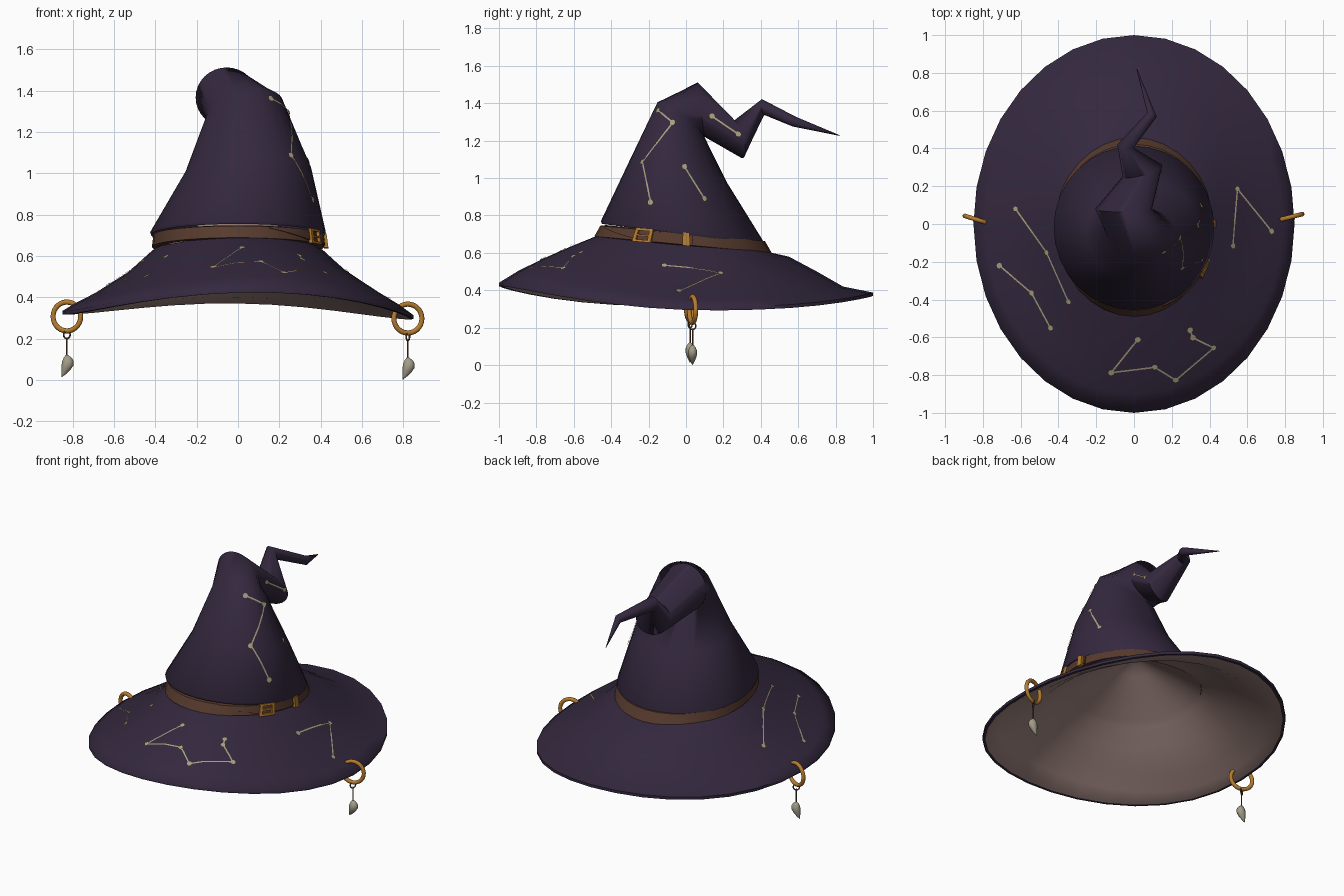
import bpy, bmesh, math
from mathutils import Vector
from mathutils.bvhtree import BVHTree

if "Cube" in bpy.data.objects:
    bpy.data.objects.remove(bpy.data.objects["Cube"])

def material(name, rgb):
    m = bpy.data.materials.new(name)
    m.diffuse_color = (*rgb, 1)
    m.use_nodes = True
    m.node_tree.nodes["Principled BSDF"].inputs["Base Color"].default_value = m.diffuse_color
    return m

PURPLE = material("dark purple felt", (0.034, 0.021, 0.048))
LINING = material("mauve lining", (0.36, 0.245, 0.225))
LEATHER = material("brown leather", (0.095, 0.043, 0.027))
GOLD = material("gold metal", (0.47, 0.20, 0.028))
STAR = material("pale star thread", (0.40, 0.35, 0.21))
BONE = material("bone", (0.37, 0.34, 0.25))
CORD = material("bronze cord", (0.12, 0.07, 0.03))
N = 32

def finish(name, bm, mats, angle=60, recalc=True):
    if recalc:
        bmesh.ops.recalc_face_normals(bm, faces=bm.faces)
    me = bpy.data.meshes.new(name)
    bm.to_mesh(me)
    bm.free()
    for m in mats:
        me.materials.append(m)
    ob = bpy.data.objects.new(name, me)
    bpy.context.collection.objects.link(ob)
    bpy.context.view_layer.objects.active = ob
    ob.select_set(True)
    bpy.ops.object.shade_smooth_by_angle(angle=math.radians(angle))
    ob.select_set(False)
    return ob

def loft(rows, mat_of_row=lambda i: 0, cap_start=False, cap_end=False):
    bm = bmesh.new()
    vs = [[bm.verts.new(p) for p in r] for r in rows]
    n = len(rows[0])
    for i in range(len(rows) - 1):
        for j in range(n):
            k = (j + 1) % n
            f = bm.faces.new((vs[i][j], vs[i][k], vs[i + 1][k], vs[i + 1][j]))
            f.material_index = mat_of_row(i)
    if cap_start:
        bm.faces.new(vs[0])
    if cap_end:
        bm.faces.new(vs[-1]).material_index = mat_of_row(len(rows))
    bmesh.ops.recalc_face_normals(bm, faces=bm.faces)
    return bm

# Brim: egg-shaped wavy rings; angle 0 is the front, positive toward +x
def brim_row(rx, yf, yb, zf, zb, zs, dz=0.0, s=1.0):
    pts = []
    for j in range(N):
        a = 2 * math.pi * j / N
        c = math.cos(a)
        x, y = rx * math.sin(a), -c * (yf if c > 0 else yb)
        wave = max(0, math.cos(a - 0.15)) ** 2 * (zf - zs) + max(0, -c) ** 3 * (zb - zs)
        z = zs - 0.012 * math.sin(a) * (rx / 0.85) ** 3 + wave
        pts.append((x * s, y * s, z + dz))
    return pts

K = [(0.38, 0.45, 0.42, 0.70, 0.615, 0.65), (0.415, 0.495, 0.46, 0.685, 0.60, 0.625),
     (0.53, 0.62, 0.55, 0.635, 0.58, 0.52), (0.69, 0.77, 0.70, 0.57, 0.50, 0.415),
     (0.79, 0.90, 0.84, 0.505, 0.42, 0.36), (0.85, 1.0, 1.0, 0.443, 0.388, 0.322)]
rows = [brim_row(*k) for k in K]
rows += [brim_row(*K[-1], -0.018), brim_row(*K[-1], -0.018, 0.98)]
rows += [brim_row(*k, -0.02, 0.98) for k in reversed(K[:-1])]
rows += [brim_row(0.26, 0.27, 0.27, 0.735, 0.70, 0.71), brim_row(0.12, 0.12, 0.12, 0.80, 0.79, 0.79),
         brim_row(0.04, 0.04, 0.04, 0.84, 0.84, 0.84)]
bm = loft(rows, lambda i: 1 if i > 6 else 0, cap_end=True)
brim_tree = BVHTree.FromBMesh(bm)
finish("brim", bm, [PURPLE, LINING])

# Crooked cone: each ring is a centre, an upper half-axis and a sideways half-axis
C = [((0, -0.02, 0.70), (0, -0.43, 0.055), (0.42, 0, 0)),
     ((0, -0.02, 0.715), (0, -0.435, 0.055), (0.425, 0, 0)),
     ((0.05, -0.045, 1.02), (0, -0.268, 0.05), (0.303, 0, 0.01)),
     ((0.033, -0.03, 1.312), (0, -0.125, 0.088), (0.183, 0, 0.035)),
     ((-0.055, 0.08, 1.367), (0, -0.017, 0.145), (0.15, 0, 0)),
     ((0.045, 0.28, 1.206), (0, -0.022, 0.10), (0.105, 0.03, 0)),
     ((-0.045, 0.412, 1.38), (0, -0.006, 0.042), (0.043, -0.01, 0)),
     ((0.095, 0.578, 1.302), (0, 0.008, 0.026), (0.025, -0.01, 0)),
     ((0.015, 0.82, 1.228), (0, 0, 0.002), (0.002, 0, 0))]
rows = []
for c, v, u in C:
    rows.append([Vector(c) + Vector(v) * math.cos(2 * math.pi * j / N)
                 + Vector(u) * math.sin(2 * math.pi * j / N) for j in range(N)])
bm = loft(rows, cap_end=True)
cone_tree = BVHTree.FromBMesh(bm)
finish("crooked_cone", bm, [PURPLE], 80)

# Hat band, strap tail and buckle all follow one tilted surface
def band_pt(a, t, off=0.0):
    c, s = math.cos(a), math.sin(a)
    yf, yb = 0.49 - 0.032 * t, 0.458 - 0.036 * t
    x, y = (0.417 - 0.008 * t) * s, -c * (yf if c > 0 else yb)
    z = 0.643 + 0.06 * t - 0.093 * y
    return Vector((x + off * s, y - off * c, z))

bm = loft([[band_pt(2 * math.pi * j / N, t, o) for j in range(N)]
           for t, o in ((-0.1, -0.03), (0, 0), (1, 0), (1.05, -0.03))])
finish("hat_band", bm, [LEATHER], 40)

def patch(bm, a0, a1, t0, t1, o0, o1, t0_end=None, n=6):
    t0_end = t0 if t0_end is None else t0_end
    prev = None
    for i in range(n + 1):
        f = i / n
        a, lo = a0 + (a1 - a0) * f, t0 + (t0_end - t0) * f
        cur = [bm.verts.new(band_pt(a, t, o)) for t, o in ((lo, o0), (lo, o1), (t1, o1), (t1, o0))]
        if prev:
            for k in range(4):
                m = (k + 1) % 4
                bm.faces.new((prev[k], prev[m], cur[m], cur[k]))
        if i in (0, n):
            bm.faces.new(cur)
        prev = cur

bm = bmesh.new()
patch(bm, 0.38, 1.0, 0.85, 1.0, -0.005, 0.008, 0.1, 10)
patch(bm, 1.0, 1.65, 0.1, 0.95, -0.005, 0.006, n=10)
finish("strap_tail", bm, [LEATHER], 30)

bm = bmesh.new()
for a0, a1, t0, t1 in ((0.97, 1.01, -0.1, 1.12), (1.15, 1.19, -0.1, 1.12), (0.97, 1.19, -0.1, 0.1),
                       (0.97, 1.19, 0.92, 1.12), (1.0, 1.17, 0.43, 0.57)):
    patch(bm, a0, a1, t0, t1, 0.0, 0.02, n=2)
finish("buckle", bm, [GOLD], 30)
bm = bmesh.new()
patch(bm, 1.535, 1.615, -0.08, 1.08, 0.0, 0.02, n=2)
finish("strap_loop", bm, [GOLD], 30)

# Constellations: thin discs and strips laid onto the surface
def hit(tree, p):
    if tree is brim_tree:
        q, n, *_ = tree.ray_cast(Vector((p[0], p[1], 3)), Vector((0, 0, -1)))
    else:
        q, n, *_ = tree.ray_cast(Vector((3, p[0], p[1])), Vector((-1, 0, 0)))
    return (q + n * 0.005, n) if q else None

def constellation(name, tree, pts, r=0.016, w=0.0045):
    bm = bmesh.new()
    for p in pts:
        h = hit(tree, p)
        if h:
            q, n = h
            u = n.orthogonal().normalized()
            v = n.cross(u)
            bm.faces.new([bm.verts.new(q + n * 0.002 + (u * math.cos(k * math.pi / 4)
                          + v * math.sin(k * math.pi / 4)) * r) for k in range(8)])
    for a, b in zip(pts, pts[1:]):
        prev = None
        hs = [hit(tree, Vector(a).lerp(Vector(b), i / 16)) for i in range(17)]
        for h0, h1 in zip(hs, hs[1:]):
            if h0 and h1:
                s = h0[1].cross((h1[0] - h0[0]).normalized()) * w
                bm.faces.new([bm.verts.new(p) for p in (h0[0] - s, h1[0] - s, h1[0] + s, h0[0] + s)])
    finish(name, bm, [STAR], 30, recalc=False)

constellation("front_brim_stars", brim_tree, [(0.02, -0.61), (-0.12, -0.785), (0.11, -0.757),
              (0.22, -0.825), (0.42, -0.655), (0.31, -0.60), (0.295, -0.56)])
constellation("right_brim_stars", brim_tree, [(0.52, -0.116), (0.545, 0.185), (0.725, -0.037)])
constellation("left_brim_stars", brim_tree, [(-0.345, -0.41), (-0.46, -0.15), (-0.625, 0.08)])
constellation("left_outer_brim_stars", brim_tree, [(-0.44, -0.55), (-0.54, -0.365), (-0.71, -0.22)])
constellation("cone_stars", cone_tree, [(-0.145, 1.36), (-0.07, 1.295), (-0.23, 1.085), (-0.187, 0.87)])
constellation("cone_back_stars", cone_tree, [(-0.01, 1.06), (0.096, 0.89)])
constellation("tip_stars", cone_tree, [(0.14, 1.33), (0.28, 1.235)])

# Earrings: big ring through the brim, small link, cord and claw
def torus(name, loc, rot, major, minor, mat):
    bpy.ops.mesh.primitive_torus_add(location=loc, rotation=rot, major_radius=major, minor_radius=minor,
                                     major_segments=28, minor_segments=10)
    ob = bpy.context.object
    ob.name = name
    ob.data.materials.append(mat)
    bpy.ops.object.shade_smooth()
    ob.select_set(False)

CLAW = [(0, 0, 0.006), (0.004, -0.012, 0.019), (0.005, -0.03, 0.028), (0.003, -0.05, 0.029),
        (-0.004, -0.07, 0.022), (-0.014, -0.09, 0.012), (-0.026, -0.107, 0.001)]
for side, x, y, z, turn, top in (("left", -0.828, 0.022, 0.307, -0.3, 0.12),
                                 ("right", 0.822, 0.035, 0.297, 0.25, 0.108)):
    torus(side + "_ring", (x, y, z), (math.pi / 2, 0, turn), 0.07, 0.0125, GOLD)
    link = z - 0.088
    torus(side + "_link", (x, y, link), (math.pi / 2, 0, turn + 0.9), 0.019, 0.004, CORD)
    bpy.ops.mesh.primitive_cylinder_add(vertices=8, radius=0.004, depth=link - 0.018 - top + 0.01,
                                        location=(x, y, (link - 0.018 + top) / 2))
    cord = bpy.context.object
    cord.name = side + "_cord"
    cord.data.materials.append(CORD)
    cord.select_set(False)
    rows = [[(x + dx + r * math.cos(k * math.pi / 6), y + 0.85 * r * math.sin(k * math.pi / 6), top + dz)
             for k in range(12)] for dx, dz, r in CLAW]
    finish(side + "_claw", loft(rows, cap_start=True, cap_end=True), [BONE], 70)
